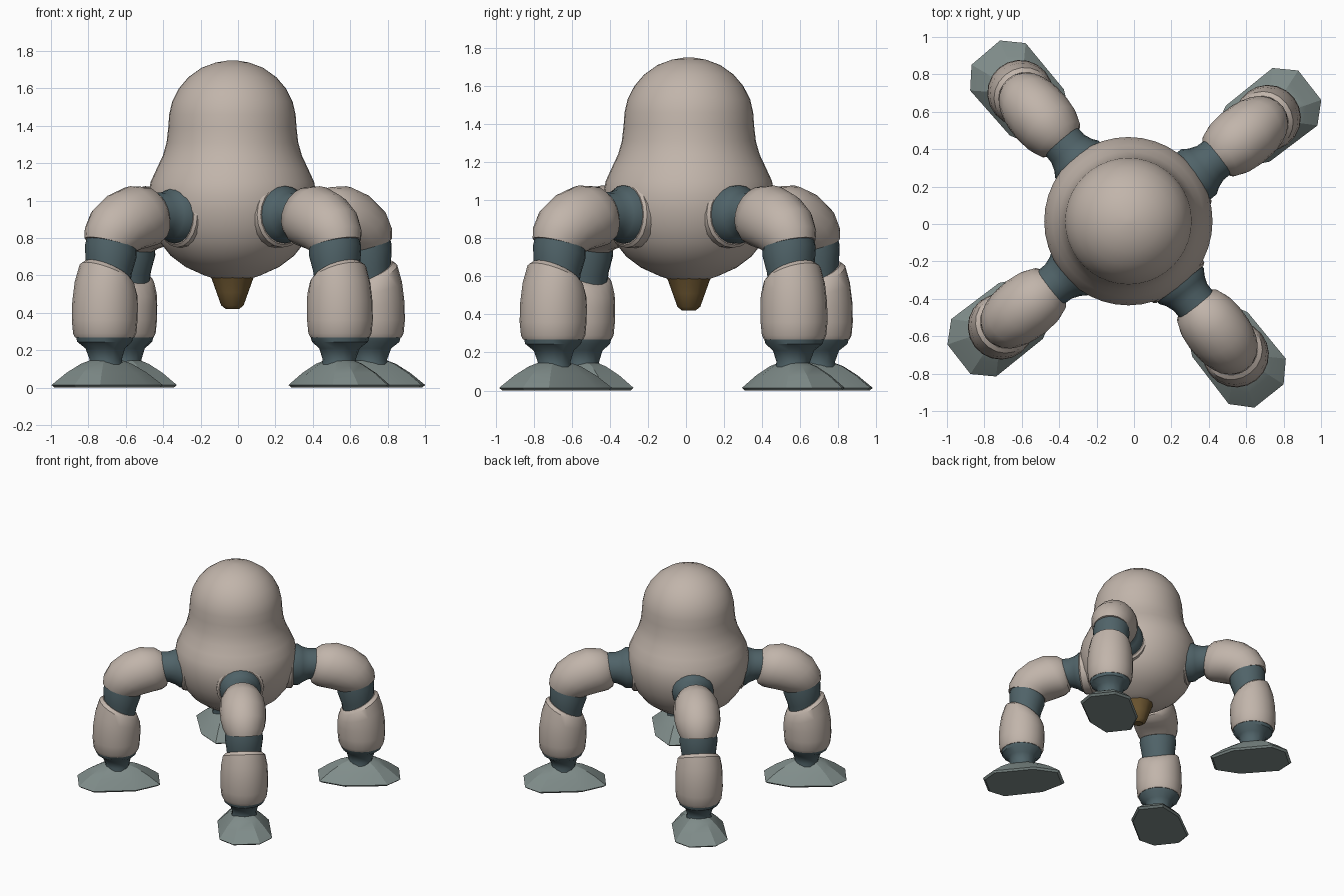
import bpy, bmesh, math
from mathutils import Vector, Matrix

if "Cube" in bpy.data.objects:
    bpy.data.objects.remove(bpy.data.objects["Cube"])


def material(name, rgb):
    m = bpy.data.materials.new(name)
    m.diffuse_color = (*rgb, 1.0)
    m.use_nodes = True
    m.node_tree.nodes["Principled BSDF"].inputs["Base Color"].default_value = m.diffuse_color
    return m


SHELL = material("warm_grey_shell", (0.535, 0.46, 0.405))
JOINT = material("dark_teal_joint", (0.080, 0.125, 0.140))
FOOT = material("grey_green_foot", (0.215, 0.265, 0.255))
BROWN = material("brown_nozzle", (0.150, 0.092, 0.030))


def loft(name, rings, mat, place=Matrix.Identity(4), smooth=35):
    """Skin a list of equal-length point rings and cap both ends."""
    bm = bmesh.new()
    loops = [[bm.verts.new(p) for p in ring] for ring in rings]
    n = len(loops[0])
    for a, b in zip(loops, loops[1:]):
        for i in range(n):
            j = (i + 1) % n
            bm.faces.new((a[i], a[j], b[j], b[i]))
    bm.faces.new(loops[0])
    bm.faces.new(loops[-1])
    bmesh.ops.recalc_face_normals(bm, faces=bm.faces)
    me = bpy.data.meshes.new(name)
    bm.to_mesh(me)
    bm.free()
    me.materials.append(mat)
    ob = bpy.data.objects.new(name, me)
    ob.matrix_world = place
    bpy.context.collection.objects.link(ob)
    bpy.ops.object.select_all(action='DESELECT')
    bpy.context.view_layer.objects.active = ob
    ob.select_set(True)
    bpy.ops.object.shade_smooth_by_angle(angle=math.radians(smooth))
    return ob


def circle(x, z, radius, pitch, n=20, width=1.0):
    """Ring in the leg's own plane; pitch is the heading of the tube."""
    p = math.radians(pitch)
    up = Vector((-math.sin(p), 0, math.cos(p)))
    side = Vector((0, width, 0))
    turns = [2 * math.pi * i / n for i in range(n)]
    return [Vector((x, 0, z)) + radius * (math.cos(t) * up + math.sin(t) * side)
            for t in turns]


def tube(name, stations, mat, place, n=20, width=1.0):
    return loft(name, [circle(*s, n=n, width=width) for s in stations], mat, place)


def turned(name, profile, mat, place, n):
    return loft(name, [circle(0, z, r, -90, n) for r, z in profile], mat, place)


# Pear-shaped body with domed head
centre = Matrix.Translation((-0.03, 0.015, 0))
turned("body", [(0.09, 0.58), (0.15, 0.60), (0.25, 0.645), (0.33, 0.705),
                (0.385, 0.775), (0.425, 0.86), (0.447, 0.95), (0.45, 1.03),
                (0.437, 1.10), (0.405, 1.17), (0.372, 1.24), (0.352, 1.31),
                (0.343, 1.39), (0.338, 1.46), (0.322, 1.53), (0.286, 1.60),
                (0.235, 1.66), (0.165, 1.71), (0.09, 1.738), (0.02, 1.75)],
       SHELL, centre, 40)

# Tapered nozzle under the body
turned("nozzle", [(0.125, 0.61), (0.11, 0.58), (0.085, 0.51), (0.06, 0.44),
                  (0.035, 0.42)], BROWN, centre, 12)

# Foot outline: long octagon (along the leg, across the leg)
OUTLINE = [(0.29, 0.10), (0.19, 0.195), (-0.13, 0.19), (-0.31, 0.10),
           (-0.31, -0.10), (-0.13, -0.19), (0.19, -0.195), (0.29, -0.10)]


def foot_ring(scale, z):
    return [Vector((0.885 + x * scale, y * scale, z)) for x, y in OUTLINE]


# Four legs around the body: heading and extra reach
LEGS = {"front_right": (-51.5, 0.0), "back_right": (38, 0.03),
        "back_left": (130.5, 0.03), "front_left": (218, 0.0)}
for label, (angle, reach) in LEGS.items():
    place = (Matrix.Translation((-0.01, 0, 0))
             @ Matrix.Rotation(math.radians(angle), 4, 'Z')
             @ Matrix.Translation((reach, 0, 0)))
    tube(label + "_socket_rim", [(0.31 - reach, 0.925, 0.178, 0),
                                 (0.40 - reach, 0.925, 0.175, 0),
                                 (0.412 - reach, 0.925, 0.16, 0)], SHELL, place)
    tube(label + "_shoulder", [(0.31, 0.925, 0.155, 0), (0.425, 0.925, 0.153, 0),
                               (0.455, 0.925, 0.132, 0), (0.50, 0.928, 0.115, 0),
                               (0.60, 0.93, 0.112, -10)], JOINT, place)
    tube(label + "_upper_leg", [(0.535, 0.93, 0.115, -12), (0.565, 0.93, 0.150, -18),
                                (0.635, 0.92, 0.178, -28), (0.713, 0.893, 0.187, -42),
                                (0.785, 0.85, 0.184, -55), (0.83, 0.80, 0.168, -68),
                                (0.85, 0.765, 0.148, -74)], SHELL, place, width=0.92)
    tube(label + "_knee", [(0.84, 0.82, 0.13, -80), (0.85, 0.73, 0.142, -74),
                           (0.865, 0.65, 0.130, -68), (0.87, 0.55, 0.120, -70)],
         JOINT, place)
    tube(label + "_shin", [(0.872, 0.622, 0.135, -62), (0.876, 0.602, 0.157, -64),
                           (0.883, 0.53, 0.171, -75), (0.889, 0.45, 0.176, -85),
                           (0.892, 0.36, 0.176, -90), (0.892, 0.29, 0.169, -90),
                           (0.892, 0.268, 0.158, -90)], SHELL, place)
    tube(label + "_ankle", [(0.892, 0.29, 0.162, -90), (0.892, 0.245, 0.150, -90),
                            (0.888, 0.21, 0.108, -90), (0.885, 0.15, 0.088, -90),
                            (0.885, 0.10, 0.10, -90)], JOINT, place, 14)
    loft(label + "_foot", [foot_ring(0.94, 0.0), foot_ring(1.0, 0.014),
                           foot_ring(0.72, 0.08), foot_ring(0.46, 0.127),
                           foot_ring(0.30, 0.145)], FOOT, place, 20)
